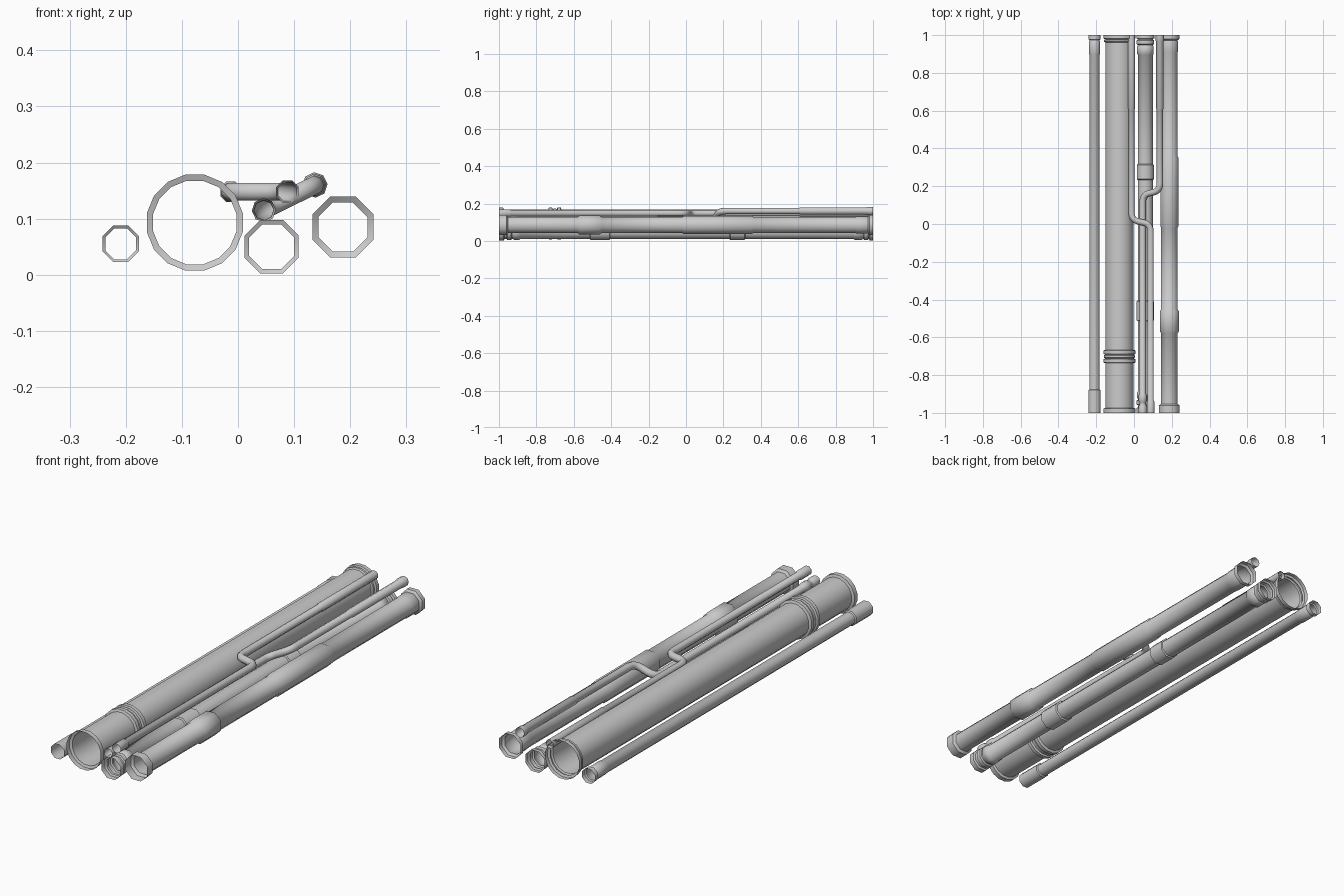
import bpy, bmesh, math
from mathutils import Vector

if "Cube" in bpy.data.objects:
    bpy.data.objects.remove(bpy.data.objects["Cube"])


def tube(name, rings, sides, normal=Vector((0, 0, 1))):
    """Open tube through (centre, flat-to-flat half width) rings."""
    bm = bmesh.new()
    loops = []
    for i, (p, r) in enumerate(rings):
        a, b = rings[max(i - 1, 0)][0], rings[min(i + 1, len(rings) - 1)][0]
        t = (b - a).normalized()
        side = t.cross(normal).normalized()
        rad = r / math.cos(math.pi / sides)
        loops.append([bm.verts.new(p + rad * (side * math.cos(w) + normal * math.sin(w)))
                      for w in [(k + 0.5) * math.tau / sides for k in range(sides)]])
    for a, b in zip(loops, loops[1:]):
        for k in range(sides):
            j = (k + 1) % sides
            bm.faces.new((a[k], a[j], b[j], b[k]))
    bmesh.ops.recalc_face_normals(bm, faces=bm.faces)
    me = bpy.data.meshes.new(name)
    bm.to_mesh(me)
    bm.free()
    ob = bpy.data.objects.new(name, me)
    bpy.context.collection.objects.link(ob)
    bpy.ops.object.select_all(action='DESELECT')
    ob.select_set(True)
    bpy.context.view_layer.objects.active = ob
    bpy.ops.object.shade_smooth_by_angle(angle=math.radians(50))
    return ob


def straight_pipe(name, x, z, r, collars, sides=8, bevel=0.004):
    """Straight pipe along y with raised collars (y0, y1, radius)."""
    prof = [] if collars[0][0] <= -1 else [(-1, r)]
    for y0, y1, cr in collars:
        if y0 > -1:
            prof += [(y0 - bevel, r)]
        prof += [(y0, cr), (y1, cr)]
        if y1 < 1:
            prof += [(y1 + bevel, r)]
    if prof[-1][0] < 1:
        prof.append((1, r))
    return tube(name, [(Vector((x, y, z)), q) for y, q in prof], sides)


def bent_pipe(name, start, c1, c2, end, r, head, tail, cut=0.04):
    """Thin pipe with a rounded double bend and (y, radius) end profiles."""
    pts = [Vector(p) for p in (start, c1, c2, end)]
    rings = [(Vector((start[0], y, start[2])), q) for y, q in head]
    for i in (1, 2):
        p = pts[i]
        a = p + (pts[i - 1] - p).normalized() * cut
        b = p + (pts[i + 1] - p).normalized() * cut
        for k in range(6):
            t = k / 5
            rings.append((a * (1 - t) ** 2 + p * 2 * t * (1 - t) + b * t * t, r))
    rings += [(Vector((end[0], y, end[2])), q) for y, q in tail]
    n = Vector((pts[2] - pts[1]).cross(Vector((0, 1, 0)))).normalized()
    if n.z < 0:
        n = -n
    return tube(name, rings, 8, n)


# Small pipe on the far left
straight_pipe("small_pipe", -0.209, 0.055, 0.0275,
              [(-1, -0.88, 0.0325), (0.90, 0.965, 0.0295), (0.978, 1, 0.0325)])

# Large main pipe with end flanges and a double flange joint
straight_pipe("main_pipe", -0.077, 0.093, 0.0745,
              [(-1, -0.978, 0.0855), (-0.733, -0.716, 0.0855), (-0.708, -0.695, 0.081),
               (-0.687, -0.67, 0.0855), (0.965, 0.974, 0.081), (0.982, 1, 0.0855)], sides=16)

# Middle low pipe with joints
straight_pipe("middle_pipe", 0.06, 0.05, 0.040,
              [(-1, -0.975, 0.048), (-0.955, -0.935, 0.046), (-0.92, -0.89, 0.044),
               (-0.51, -0.41, 0.046), (0.237, 0.313, 0.045),
               (0.90, 0.94, 0.044), (0.952, 0.972, 0.046), (0.983, 1, 0.048)])

# Right pipe with long sleeve
straight_pipe("right_pipe", 0.187, 0.085, 0.0435,
              [(-1, -0.96, 0.0545), (-0.57, -0.46, 0.050), (-0.012, 0.352, 0.0475),
               (0.915, 0.965, 0.046), (0.98, 1, 0.0535)], bevel=0.008)

# Two thin bent pipes lying on top
bent_pipe("upper_bent_pipe", (0.088, -1, 0.148), (0.088, 0.0, 0.148),
          (-0.013, 0.02, 0.148), (-0.013, 1, 0.148), 0.016,
          [(-1, 0.020), (-0.94, 0.020), (-0.935, 0.0165)],
          [(0.608, 0.016), (0.612, 0.0185), (1, 0.0185)])
bent_pipe("lower_bent_pipe", (0.046, -1, 0.115), (0.046, 0.155, 0.115),
          (0.137, 0.175, 0.16), (0.137, 1, 0.16), 0.016,
          [(-1, 0.020), (-0.965, 0.020), (-0.96, 0.0165), (-0.945, 0.0165), (-0.94, 0.020),
           (-0.905, 0.020), (-0.90, 0.016)],
          [(0.608, 0.016), (0.612, 0.0185), (0.965, 0.0185), (0.97, 0.021), (1, 0.021)])
